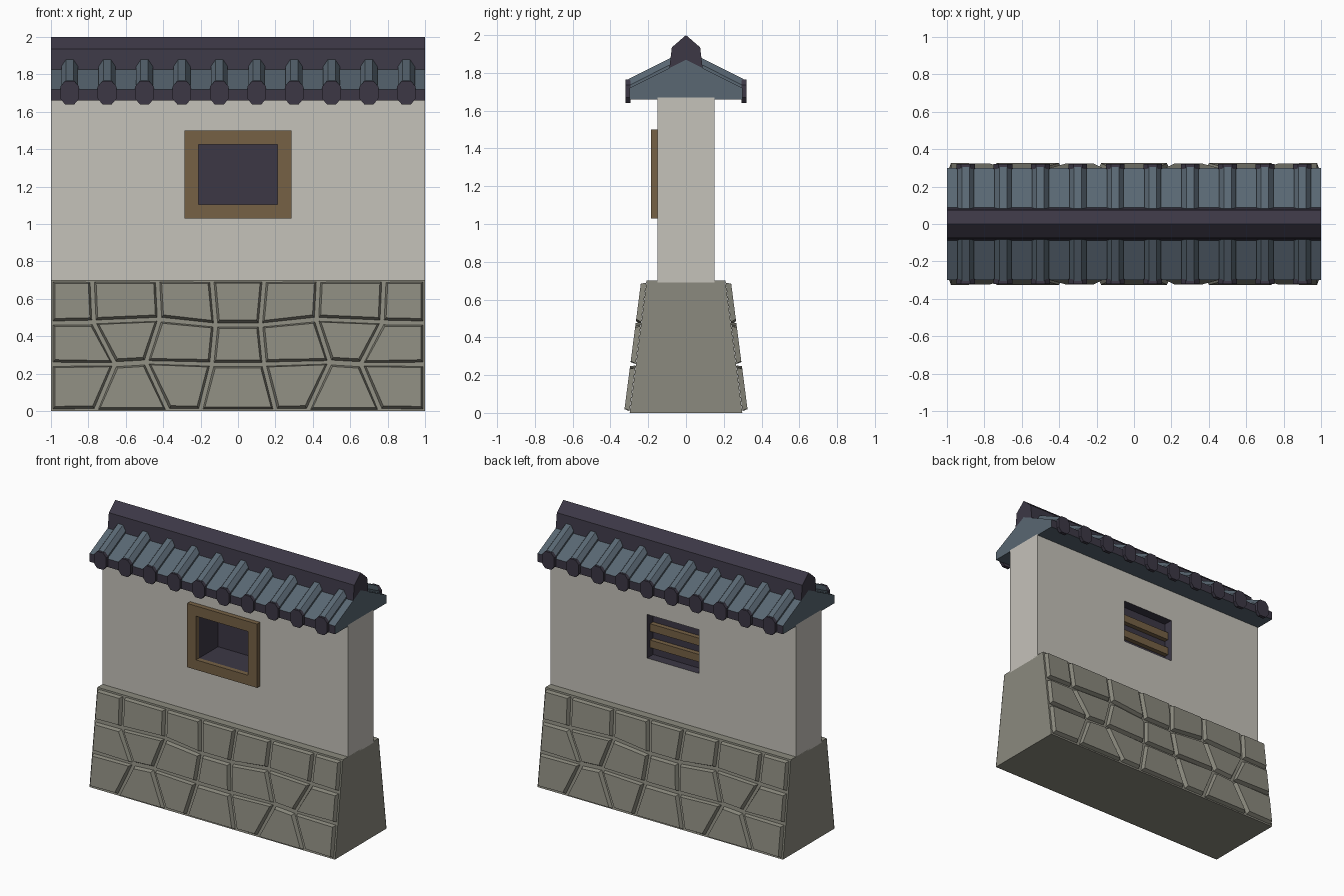
import bpy, bmesh

cube = bpy.data.objects.get("Cube")
if cube:
    bpy.data.objects.remove(cube, do_unlink=True)


def material(name, color):
    m = bpy.data.materials.new(name)
    m.use_nodes = True
    m.diffuse_color = (*color, 1)
    m.node_tree.nodes["Principled BSDF"].inputs["Base Color"].default_value = (*color, 1)
    return m


PLASTER = material("plaster", (0.56, 0.54, 0.49))
STONE = material("stone", (0.26, 0.255, 0.21))
SLATE = material("slate", (0.10, 0.135, 0.17))
DARK = material("dark_tile", (0.045, 0.039, 0.06))
WOOD = material("wood", (0.18, 0.12, 0.06))


def finish(name, bm, *mats):
    bmesh.ops.recalc_face_normals(bm, faces=bm.faces)
    mesh = bpy.data.meshes.new(name)
    bm.to_mesh(mesh)
    bm.free()
    for m in mats:
        mesh.materials.append(m)
    ob = bpy.data.objects.new(name, mesh)
    bpy.context.collection.objects.link(ob)
    return ob


def loft(name, start, end, *mats):
    """Solid between two matching outlines."""
    bm = bmesh.new()
    a = [bm.verts.new(p) for p in start]
    b = [bm.verts.new(p) for p in end]
    n = len(a)
    bm.faces.new(a)
    bm.faces.new(b[::-1])
    for i in range(n):
        j = (i + 1) % n
        bm.faces.new((a[i], b[i], b[j], a[j]))
    return finish(name, bm, *mats)


def along_x(name, half, *mats):
    """Extrude a y-z half outline, mirrored in y, over the full length."""
    outline = half + [(-y, z) for y, z in reversed(half) if y]
    return loft(name, [(-1, y, z) for y, z in outline], [(1, y, z) for y, z in outline], *mats)


def rect(x, z0, z1, y):
    return [(-x, y, z0), (x, y, z0), (x, y, z1), (-x, y, z1)]


def box(name, x, z0, z1, y0, y1, mat):
    return loft(name, rect(x, z0, z1, y0), rect(x, z0, z1, y1), mat)


def ring(name, outer, inner, y0, y1, *mats):
    """Slab with a rectangular opening; the last material lines the opening."""
    bm = bmesh.new()
    loops = [[bm.verts.new(p) for p in rect(*r, y)]
             for r, y in ((outer, y0), (outer, y1), (inner, y1), (inner, y0))]
    for k in range(4):
        for i in range(4):
            j = (i + 1) % 4
            a, b = loops[k], loops[(k + 1) % 4]
            f = bm.faces.new((a[i], a[j], b[j], b[i]))
            f.material_index = len(mats) - 1 if k == 2 else 0
    return finish(name, bm, *mats)


# Wall with lined window opening
opening = (0.212, 1.103, 1.425)
ring("wall", (1, 0.69, 1.67), opening, -0.15, 0.15, PLASTER, DARK)
box("window_panel", *opening, 0.07, 0.08, DARK)
ring("window_frame", (0.285, 1.03, 1.5), opening, -0.185, -0.149, WOOD)
for name, z in (("lower", 1.195), ("upper", 1.315)):
    box(name + "_window_bar", 0.212, z - 0.028, z + 0.028, 0.075, 0.115, WOOD)

# Battered stone base
along_x("base_core", [(0.298, 0), (0.208, 0.7)], STONE)

# Joint positions on one half, from the bottom row line to the top
rows = [
    [(0.2, 0), (0.375, 0), (0.76, 0), (1, 0)],
    [(0.14, 0.25), (0.49, 0.26), (0.66, 0.25), (1, 0.25)],
    [(0.12, 0.46), (0.42, 0.49), (0.77, 0.475), (1, 0.47)],
    [(0.14, 0.7), (0.43, 0.7), (0.78, 0.7), (1, 0.7)],
]
for name, side in (("front", -1), ("back", 1)):
    bm = bmesh.new()
    grid = []
    for row in rows:
        full = [(-x, z) for x, z in reversed(row)] + row
        grid.append([bm.verts.new((x, side * (0.3 - 0.13 * z), z)) for x, z in full])
    for low, high in zip(grid, grid[1:]):
        for i in range(len(low) - 1):
            quad = (low[i], low[i + 1], high[i + 1], high[i])
            bm.faces.new(quad if side < 0 else quad[::-1])
    bm.normal_update()
    stones = bm.faces[:]
    bmesh.ops.inset_individual(bm, faces=stones, thickness=0.016)
    bmesh.ops.inset_individual(bm, faces=stones, thickness=0.014, depth=0.028)
    finish(name + "_stones", bm, STONE)

# Roof body with dark eave edges
roof = along_x("roof_body", [(0.3, 1.66), (0.3, 1.72), (0, 1.87)], SLATE, DARK)
for p in roof.data.polygons:
    if abs(p.normal.y) > 0.95:
        p.material_index = 1

# Ridge
along_x("roof_ridge", [(0, 1.87), (0.088, 1.826), (0.075, 1.935), (0, 2)], DARK)


# Rows of round tiles and their end caps
def repeat(ob):
    arr = ob.modifiers.new("row", "ARRAY")
    arr.count = 10
    arr.use_relative_offset = False
    arr.use_constant_offset = True
    arr.constant_offset_displace = (0.2, 0, 0)
    mir = ob.modifiers.new("both_sides", "MIRROR")
    mir.use_axis = (False, True, False)


def tile_outline(half, y, z):
    pts = half + [(-x, h) for x, h in reversed(half)]
    return [(x - 0.9, y, z + h) for x, h in pts]


rib = [(0.045, -0.02), (0.045, 0.015), (0.02, 0.05)]
repeat(loft("roof_ribs", tile_outline(rib, -0.305, 1.717), tile_outline(rib, -0.07, 1.835), SLATE))
cap = [(0.025, -0.06), (0.05, -0.03), (0.05, 0.035), (0.024, 0.065)]
repeat(loft("rib_end_caps", tile_outline(cap, -0.32, 1.7), tile_outline(cap, -0.295, 1.7), DARK))
